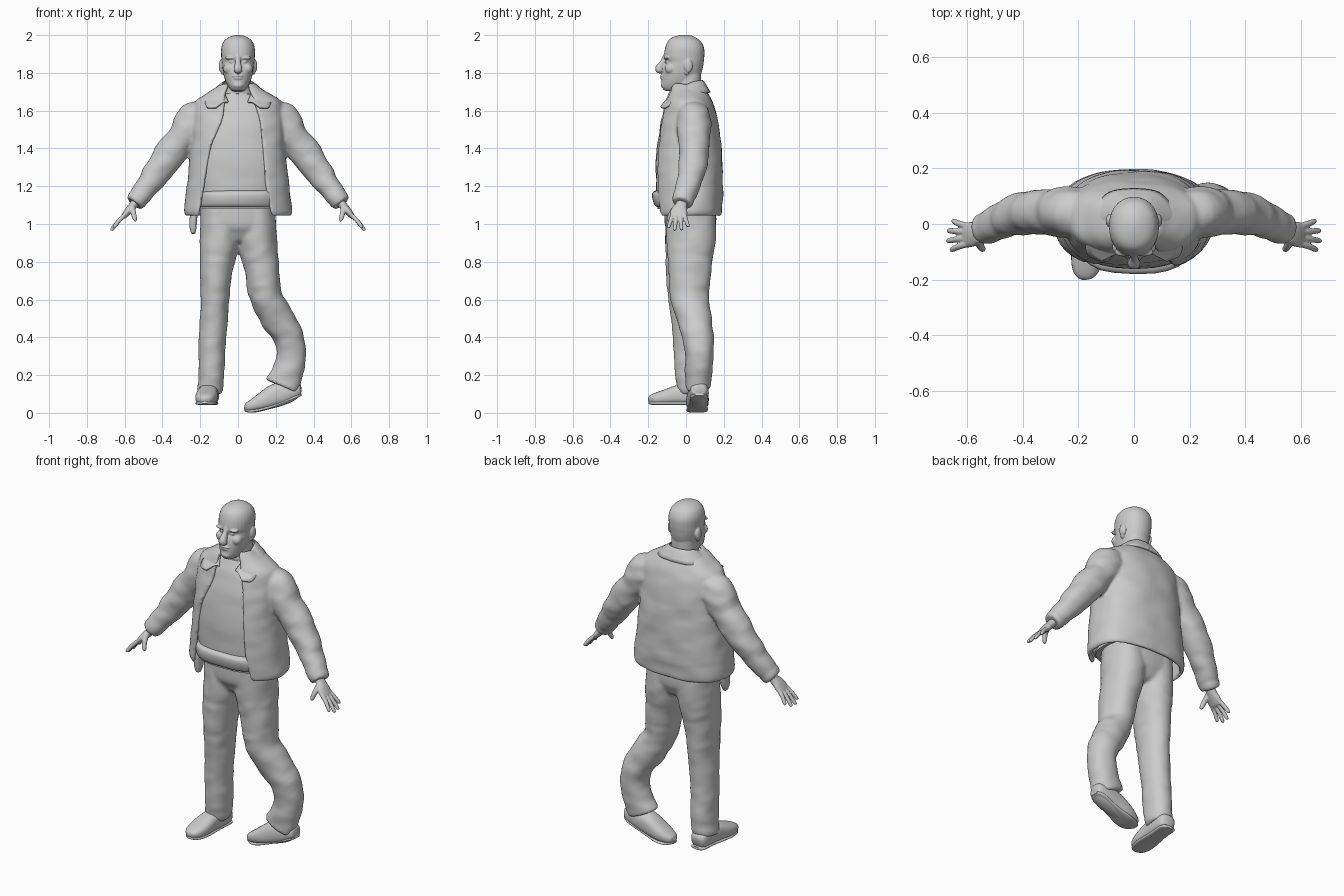
import bpy, bmesh, math
from mathutils import Vector, noise

SEG = 28


def spline(rows, steps=5):
    """Catmull-Rom through tuples of numbers."""
    out = []
    for i in range(len(rows) - 1):
        a, b, c, d = (rows[min(max(i + k, 0), len(rows) - 1)] for k in (-1, 0, 1, 2))
        for s in range(steps):
            t = s / steps
            out.append([0.5 * (2 * q + (r - p) * t + (2 * p - 5 * q + 4 * r - w) * t * t
                               + (3 * q - p - 3 * r + w) * t ** 3) for p, q, r, w in zip(a, b, c, d)])
    return out + [list(rows[-1])]


def power(v, n):
    return math.copysign(abs(v) ** (2 / n), v)


def skin(name, rows, closed=True, folds=0, mirror=False, thick=0, freq=9):
    """Skin rows of points, with optional soft cloth folds, mirror copy and thickness."""
    bm = bmesh.new()
    grid = [[bm.verts.new(p) for p in row] for row in rows]
    n = len(grid[0])
    for a, b in zip(grid, grid[1:]):
        for i in range(n if closed else n - 1):
            j = (i + 1) % n
            bm.faces.new((a[i], a[j], b[j], b[i]))
    if closed:
        bm.faces.new(grid[0])
        bm.faces.new(grid[-1])
    bmesh.ops.recalc_face_normals(bm, faces=bm.faces)
    if folds:
        bm.normal_update()
        for v in bm.verts:
            v.co += v.normal * folds * noise.noise(Vector((v.co.x, v.co.y, v.co.z * 1.8)) * freq)
    me = bpy.data.meshes.new(name)
    bm.to_mesh(me)
    bm.free()
    me.shade_smooth()
    me.set_sharp_from_angle(angle=math.radians(50))
    ob = bpy.data.objects.new(name, me)
    bpy.context.collection.objects.link(ob)
    if thick:
        ob.modifiers.new("thickness", 'SOLIDIFY').thickness = thick
    if mirror:
        ob.modifiers.new("mirror", 'MIRROR')
    return ob


def fuse(name, parts, voxel, smooth):
    """Melt overlapping parts into one smooth surface."""
    dg = bpy.context.evaluated_depsgraph_get()
    bm = bmesh.new()
    for ob in parts:
        bm.from_mesh(ob.evaluated_get(dg).to_mesh())
    me = bpy.data.meshes.new(name)
    bm.to_mesh(me)
    bm.free()
    for ob in parts:
        bpy.data.objects.remove(ob)
    ob = bpy.data.objects.new(name, me)
    bpy.context.collection.objects.link(ob)
    m = ob.modifiers.new("fuse", 'REMESH')
    m.mode, m.voxel_size, m.use_smooth_shade = 'VOXEL', voxel, True
    ob.modifiers.new("soften", 'SMOOTH').iterations = smooth


def stack(name, rows, n=2.3, **kw):
    """Horizontal rings: z, half width, front y, back y."""
    pts = []
    for z, rx, yf, yb in spline(rows):
        ang = [2 * math.pi * i / SEG for i in range(SEG)]
        pts.append([(rx * power(math.sin(a), n),
                     (yf + yb) / 2 - (yb - yf) / 2 * power(math.cos(a), n), z) for a in ang])
    return skin(name, pts, **kw)


def tube(name, rows, ref=(0, 1, 0), n=2.1, **kw):
    """Rings along a path: x, y, z, radius along ref, radius across it."""
    s = spline(rows)
    pts = []
    for i, (x, y, z, ra, rb) in enumerate(s):
        t = (Vector(s[min(i + 1, len(s) - 1)][:3]) - Vector(s[max(i - 1, 0)][:3])).normalized()
        u = Vector(ref)
        u = (u - t * u.dot(t)).normalized()
        v = t.cross(u)
        pts.append([Vector((x, y, z)) + u * ra * power(math.cos(a), n) + v * rb * power(math.sin(a), n)
                    for a in (2 * math.pi * k / SEG for k in range(SEG))])
    return skin(name, pts, **kw)


def blob(name, loc, scale, mirror=False):
    x, y, z = loc
    rows = []
    for k in range(11):
        f = math.pi * (k + 0.02) / 10.04
        rows.append([(x + scale[0] * math.sin(f) * math.cos(a), y + scale[1] * math.sin(f) * math.sin(a),
                      z + scale[2] * math.cos(f)) for a in (2 * math.pi * i / 16 for i in range(16))])
    return skin(name, rows, mirror=mirror)


# Head with face details and neck
fuse("head", [
    stack("skull", [(1.703, .02, -.10, -.05), (1.71, .036, -.118, -.02), (1.73, .053, -.129, .03),
                    (1.76, .068, -.129, .066), (1.80, .079, -.126, .082), (1.83, .084, -.119, .09),
                    (1.858, .087, -.108, .094), (1.885, .089, -.117, .097), (1.93, .089, -.111, .096),
                    (1.965, .077, -.098, .08), (1.985, .056, -.078, .055), (1.997, .028, -.045, .03),
                    (2.002, .004, -.015, .005)], n=2.15),
    stack("neck", [(1.58, .09, -.07, .10), (1.66, .08, -.07, .092), (1.72, .071, -.062, .082),
                   (1.80, .069, -.06, .08)]),
    tube("nose", [(0, -.106, 1.895, .013, .012), (0, -.122, 1.857, .015, .015), (0, -.141, 1.824, .022, .022),
                  (0, -.135, 1.812, .022, .018), (0, -.124, 1.804, .008, .008)], ref=(1, 0, 0)),
    blob("brow", (.038, -.100, 1.880), (.032, .017, .010), True),
    blob("eye", (.034, -.097, 1.859), (.015, .012, .009), True),
    blob("cheek", (.045, -.083, 1.822), (.034, .030, .03), True),
    blob("upper_lip", (0, -.123, 1.784), (.030, .014, .007)),
    blob("lower_lip", (0, -.122, 1.771), (.026, .014, .007)),
    blob("chin", (0, -.110, 1.735), (.032, .024, .02)),
    blob("ear", (.088, .012, 1.837), (.014, .024, .036), True),
    blob("ear_lobe", (.082, .004, 1.806), (.010, .014, .016), True)], .004, 3)

# Shirt with its bulging hem
stack("shirt", [(1.08, .215, -.15, .15), (1.2, .22, -.158, .16), (1.35, .225, -.158, .16), (1.5, .215, -.138, .15),
                (1.6, .19, -.11, .13), (1.66, .12, -.085, .11), (1.69, .08, -.072, .095)], n=2.6, folds=.005)
stack("shirt_hem", [(1.088, .19, -.13, .14), (1.095, .215, -.163, .15), (1.13, .222, -.177, .155),
                    (1.165, .22, -.175, .155), (1.18, .20, -.145, .14)], n=2.7, folds=.008)

# Open jacket: z, half width, front y, back y, left opening x, right opening x
rows = []
for z, rx, yf, yb, xl, xr in spline([
        (1.04, .272, -.150, .183, .213, .185), (1.07, .287, -.160, .190, .208, .175),
        (1.2, .272, -.168, .195, .185, .15), (1.4, .250, -.165, .187, .15, .135), (1.54, .243, -.142, .170, .09, .12),
        (1.61, .238, -.122, .152, .075, .10), (1.655, .222, -.108, .135, .07, .085), (1.69, .170, -.098, .117, .07, .075),
        (1.72, .120, -.085, .102, .06, .06), (1.745, .088, -.075, .09, .055, .055)]):
    n = 2.5
    a0 = math.asin((xr / rx) ** (n / 2))
    a1 = 2 * math.pi - math.asin((xl / rx) ** (n / 2))
    rows.append([(rx * power(math.sin(a), n), (yf + yb) / 2 - (yb - yf) / 2 * power(math.cos(a), n), z)
                 for a in (a0 + (a1 - a0) * i / 48 for i in range(49))])
fuse("jacket", [
    skin("jacket_body", rows, closed=False, folds=.006, thick=.022),
    tube("sleeve", [(.15, .04, 1.60, .07, .06), (.215, .04, 1.555, .09, .103), (.28, .042, 1.475, .088, .086),
                    (.37, .042, 1.355, .079, .083), (.455, .020, 1.24, .069, .068), (.525, -.012, 1.14, .056, .054),
                    (.545, -.018, 1.112, .046, .044)], folds=.010, mirror=True, freq=10),
    tube("cuff", [(.522, -.012, 1.146, .046, .044), (.528, -.013, 1.137, .057, .055),
                  (.546, -.018, 1.112, .054, .050), (.549, -.019, 1.108, .042, .040)], mirror=True)], .0085, 4)

# Turned-down collar
top = [(0, .084, 1.758), (.05, .074, 1.758), (.078, .025, 1.747), (.076, -.04, 1.712), (.062, -.078, 1.675),
       (.05, -.100, 1.648)]
fold = [(0, .096, 1.756), (.056, .083, 1.756), (.091, .028, 1.745), (.098, -.045, 1.708), (.09, -.088, 1.672),
        (.078, -.115, 1.648)]
edge = [(0, .130, 1.698), (.09, .115, 1.698), (.155, .04, 1.692), (.174, -.055, 1.660), (.166, -.112, 1.622),
        (.118, -.136, 1.622)]
lines = [spline(k) for k in (top, fold, edge)]
skin("collar", list(zip(*[spline(list(c), 3) for c in zip(*lines)])), closed=False, mirror=True, thick=.012)

# Hands
hand = [tube("palm", [(.535, -.018, 1.125, .028, .024), (.558, -.026, 1.095, .032, .022),
                      (.58, -.036, 1.07, .044, .020), (.605, -.040, 1.040, .044, .014),
                      (.612, -.040, 1.032, .03, .006)], mirror=True),
        tube("thumb", [(.562, -.050, 1.09, .018, .018), (.554, -.076, 1.058, .014, .014),
                       (.545, -.090, 1.025, .011, .011), (.542, -.092, 1.013, .004, .004)], mirror=True)]
for i, (y0, y1, reach) in enumerate([(-.070, -.092, .052), (-.050, -.060, .064), (-.029, -.024, .062),
                                     (-.009, .010, .046)]):
    tip = (.603 + reach, y1, 1.042 - reach * 1.1)
    mid = (.604 + reach * .5, (y0 + y1) / 2, 1.044 - reach * .5)
    hand.append(tube(f"finger_{i + 1}", [(.595, y0, 1.052, .012, .012), (*mid, .011, .011), (*tip, .009, .009),
                                         (tip[0] + .004, y1, tip[2] - .006, .003, .003)], mirror=True))
fuse("hands", hand, .0035, 2)

# Trousers
fuse("trousers", [
    stack("hips", [(1.12, .198, -.115, .158), (1.0, .199, -.113, .160), (.95, .17, -.09, .145),
                   (.91, .10, -.065, .12), (.895, .04, -.03, .07)], n=2.4),
    tube("straight_leg", [(-.10, .025, 1.10, .132, .095), (-.099, .022, .92, .133, .104), (-.115, .012, .76, .119, .088),
                          (-.122, .012, .6, .106, .075), (-.135, .017, .4, .088, .072), (-.140, .026, .22, .088, .068),
                          (-.147, .032, .14, .079, .069), (-.150, .036, .105, .071, .063)], folds=.006, freq=11),
    tube("bent_leg", [(.10, .025, 1.10, .132, .095), (.103, .028, .92, .131, .104), (.126, .020, .76, .114, .093),
                      (.146, .018, .62, .102, .086), (.203, .042, .51, .094, .087), (.264, .062, .41, .084, .080),
                      (.285, .070, .30, .076, .076), (.257, .066, .20, .073, .087), (.233, .064, .14, .067, .095)],
         folds=.007, freq=11)], .009, 5)

# Shoes and their soles
tube("flat_shoe", [(-.148, .115, .085, .02, .02), (-.149, .10, .088, .045, .042), (-.152, .04, .098, .052, .055),
                   (-.160, -.04, .095, .054, .052), (-.168, -.11, .083, .058, .040), (-.174, -.165, .074, .048, .030),
                   (-.176, -.192, .068, .028, .020), (-.176, -.2, .066, .006, .005)], ref=(1, 0, 0), n=2.6)
tube("flat_sole", [(-.148, .118, .051, .02, .008), (-.149, .10, .051, .044, .010), (-.155, .02, .051, .046, .010),
                   (-.168, -.11, .051, .056, .010), (-.175, -.175, .052, .042, .010), (-.176, -.199, .055, .012, .006)],
     ref=(1, 0, 0), n=3)
tube("lifted_shoe", [(.335, .070, .128, .02, .018), (.322, .070, .126, .042, .036), (.27, .068, .112, .052, .056),
                     (.20, .064, .092, .056, .062), (.13, .060, .060, .060, .048), (.08, .056, .040, .052, .034),
                     (.045, .054, .028, .034, .022), (.032, .054, .026, .008, .006)], n=2.5)
tube("lifted_sole", [(.335, .072, .098, .025, .007), (.30, .070, .084, .046, .010), (.20, .065, .043, .048, .010),
                     (.12, .060, .017, .057, .009), (.07, .056, .010, .047, .009), (.035, .054, .013, .02, .006)], n=3)

# Holster hanging below the jacket on the hip
tube("holster", [(-.225, -.02, 1.12, .035, .02), (-.235, -.02, 1.04, .038, .02), (-.238, -.025, .98, .026, .018),
                 (-.236, -.03, .95, .014, .010)], n=3)
